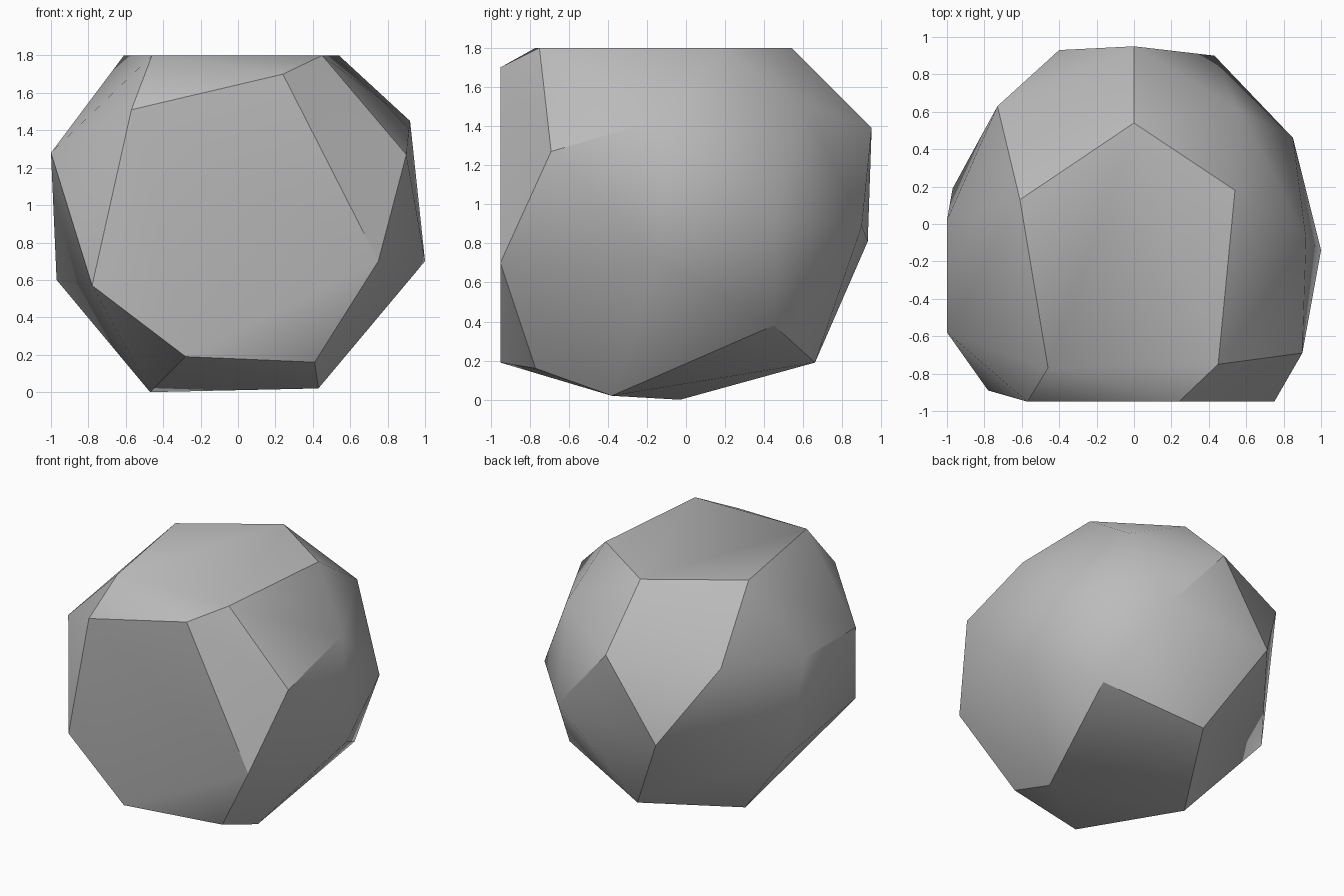
import bpy
import bmesh
import math

# Remove the default cube if present
default_cube = bpy.data.objects.get("Cube")
if default_cube:
    bpy.data.objects.remove(default_cube, do_unlink=True)


def flat_material(name, colour):
    """Plain single-colour material for viewport and render."""
    material = bpy.data.materials.new(name)
    material.use_nodes = True
    material.diffuse_color = colour
    shader = material.node_tree.nodes["Principled BSDF"]
    shader.inputs["Base Color"].default_value = colour
    shader.inputs["Roughness"].default_value = 0.9
    return material


# Chipped corners of the boulder, ring by ring
TOP_Z = 1.8
top_facet = [(0, .54), (.54, .18), (.45, -.75), (-.46, -.77), (-.61, .13)]
shoulder = [
    (0, .95, 1.39), (.56, .61, 1.51), (.92, -.08, 1.45),
    (.9, -.69, 1.27), (.24, -.95, 1.7), (-.57, -.95, 1.51),
    (-1, -.58, 1.28), (-1, .02, 1.28), (-.73, .63, 1.36),
]
waist = [
    (.75, -.95, .7), (1, -.14, .7), (.85, .46, .93), (.43, .9, .89),
    (-.4, .93, .81), (-.97, .19, .6), (-.78, -.89, .57),
]
underside = [
    (-.28, -.95, .19), (.41, -.77, .16), (.43, -.38, .02),
    (.65, .45, .38), (-.06, .66, .19), (-.47, -.03, 0),
]
corners = [(x, y, TOP_Z) for x, y in top_facet] + shoulder + waist + underside

# Boulder: wrap the corners in a convex shell
bm = bmesh.new()
for corner in corners:
    bm.verts.new(corner)
bmesh.ops.convex_hull(bm, input=bm.verts[:])
bmesh.ops.dissolve_limit(bm, angle_limit=math.radians(1),
                         verts=bm.verts[:], edges=bm.edges[:])
bmesh.ops.recalc_face_normals(bm, faces=bm.faces[:])

mesh = bpy.data.meshes.new("boulder")
bm.to_mesh(mesh)
bm.free()
mesh.materials.append(flat_material("stone_grey", (.5, .5, .5, 1)))

boulder = bpy.data.objects.new("boulder", mesh)
bpy.context.collection.objects.link(boulder)

# Soften shallow folds while keeping the chipped edges crisp
bpy.ops.object.select_all(action="DESELECT")
boulder.select_set(True)
bpy.context.view_layer.objects.active = boulder
bpy.ops.object.shade_smooth_by_angle(angle=math.radians(30))
